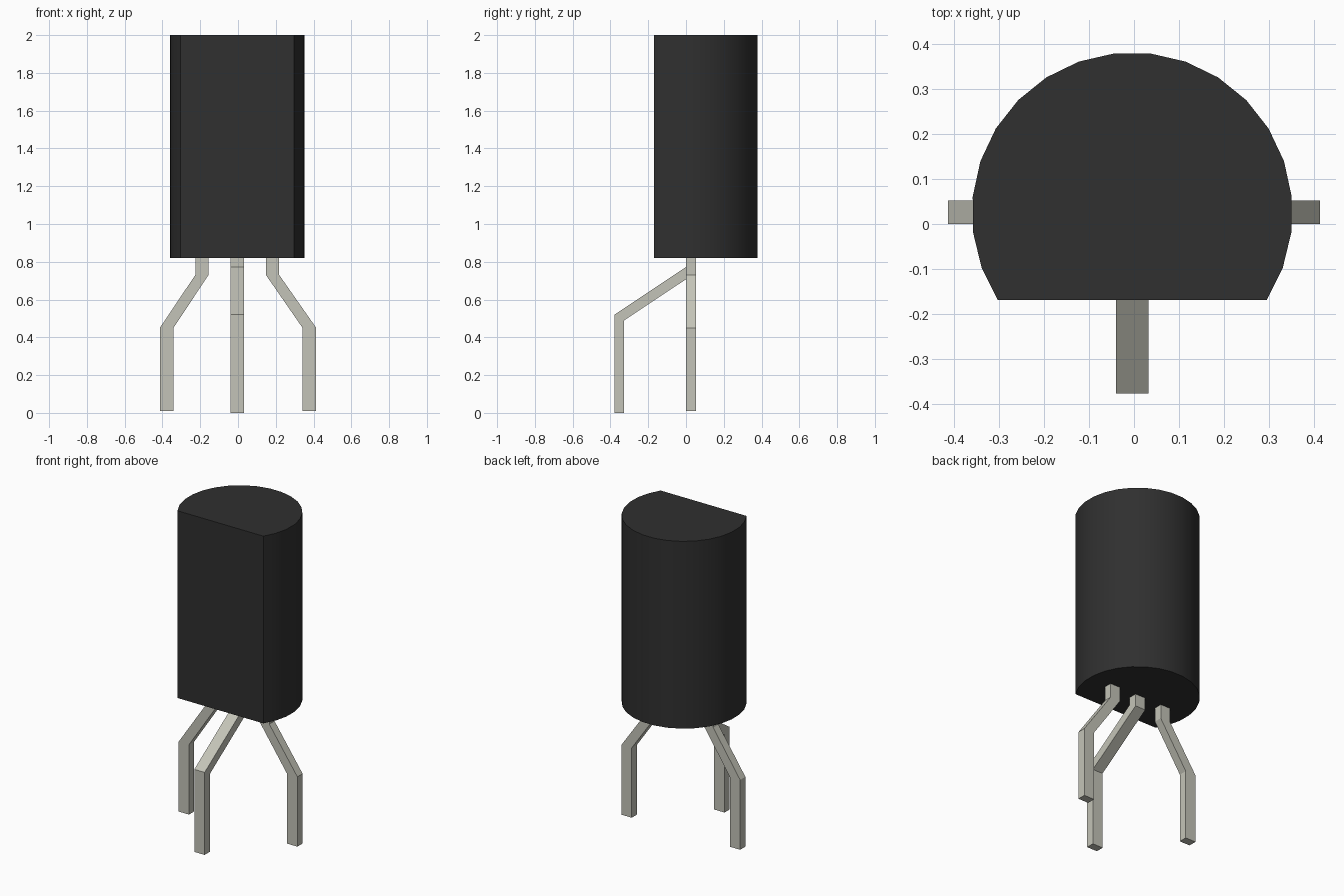
import bpy
import bmesh
from math import sin, cos, radians
from mathutils import Vector

old = bpy.data.objects.get("Cube")
if old:
    bpy.data.objects.remove(old, do_unlink=True)


def make_material(name, colour):
    mat = bpy.data.materials.new(name)
    mat.use_nodes = True
    mat.diffuse_color = colour
    mat.node_tree.nodes["Principled BSDF"].inputs["Base Color"].default_value = colour
    return mat


black = make_material("black plastic", (0.029, 0.029, 0.029, 1))
tin = make_material("tinned metal", (0.55, 0.55, 0.48, 1))


def prism(name, outline, offset, mat, smooth=False):
    """Extrude a closed outline of 3D points along the offset."""
    bm = bmesh.new()
    base = bm.faces.new([bm.verts.new(p) for p in outline])
    new = bmesh.ops.extrude_face_region(bm, geom=[base])["geom"]
    bmesh.ops.translate(bm, vec=Vector(offset),
                        verts=[g for g in new if isinstance(g, bmesh.types.BMVert)])
    bmesh.ops.recalc_face_normals(bm, faces=bm.faces)
    mesh = bpy.data.meshes.new(name)
    bm.to_mesh(mesh)
    bm.free()
    mesh.materials.append(mat)
    obj = bpy.data.objects.new(name, mesh)
    bpy.context.collection.objects.link(obj)
    if smooth:
        bpy.ops.object.select_all(action="DESELECT")
        obj.select_set(True)
        bpy.context.view_layer.objects.active = obj
        bpy.ops.object.shade_smooth_by_angle(angle=radians(30))
    return obj


# Body: faceted arc closed by a flat front
CX, CY, RADIUS, STEP = -0.004, 0.025, 0.357, 12.95
BOTTOM, TOP = 0.82, 2.0
angles = [radians(STEP * (k - 9.5)) for k in range(20)]
arc = [(CX + RADIUS * sin(a), CY + RADIUS * cos(a), BOTTOM) for a in angles]
prism("body", arc, (0, 0, TOP - BOTTOM), black, smooth=True)

# Outer legs: bent sideways, mirrored about the body's middle
side = [(0.152, BOTTOM), (0.152, 0.73), (0.342, 0.45), (0.342, 0.01),
        (0.414, 0.01), (0.414, 0.45), (0.222, 0.73), (0.222, BOTTOM)]
for name, sign in (("left_leg", 1), ("right_leg", -1)):
    prism(name, [(sign * x + CX * (x < 0.3), 0, z) for x, z in side],
          (0, 0.052, 0), tin)

# Middle leg: bent towards the front
middle = [(0, BOTTOM), (0, 0.772), (-0.378, 0.52), (-0.378, 0),
          (-0.327, 0), (-0.327, 0.49), (0.052, 0.742), (0.052, BOTTOM)]
prism("middle_leg", [(-0.04, y, z) for y, z in middle], (0.072, 0, 0), tin)
